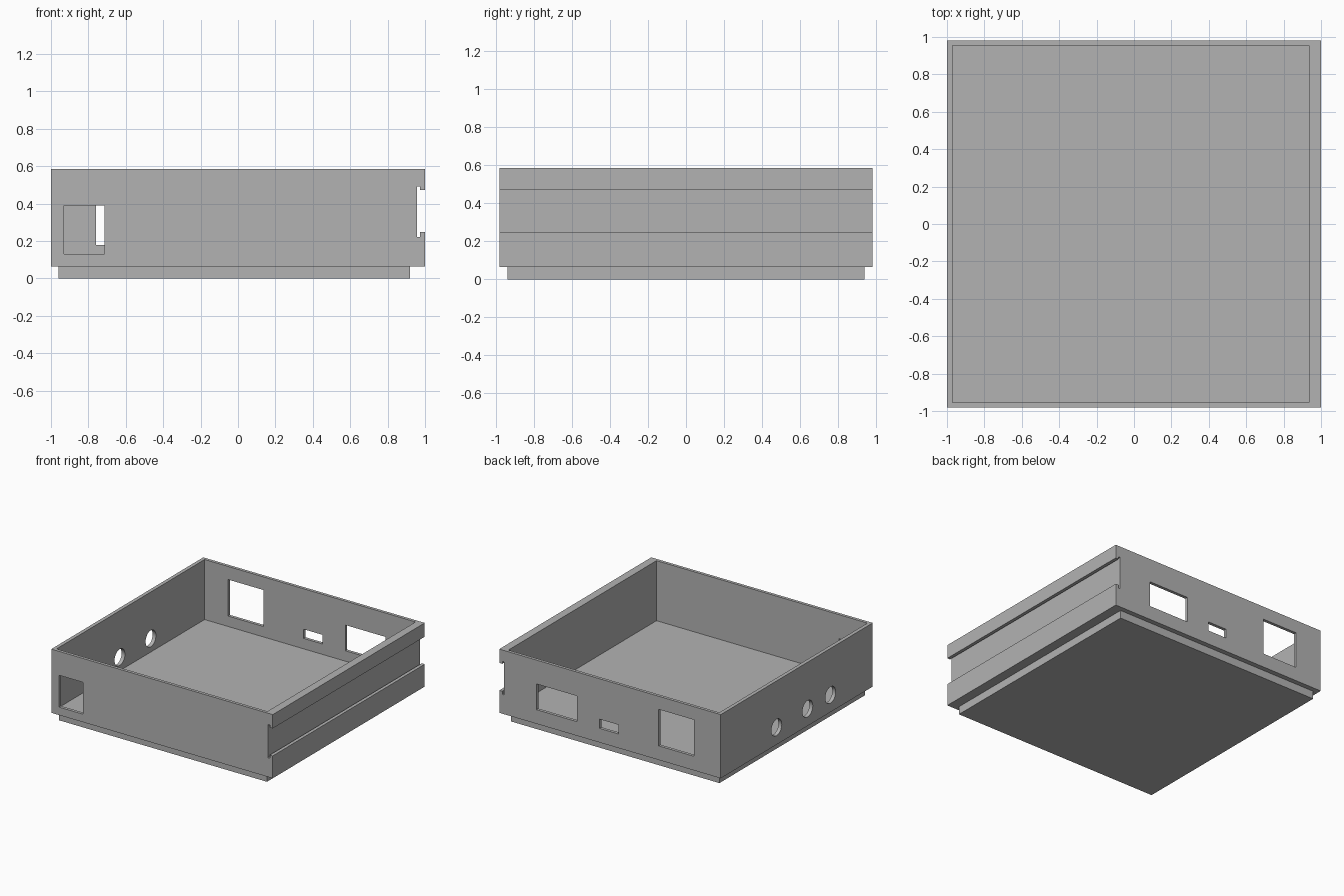
import bpy, bmesh, math
from mathutils import Matrix, Vector

if "Cube" in bpy.data.objects:
    bpy.data.objects.remove(bpy.data.objects["Cube"], do_unlink=True)

grey = bpy.data.materials.new("plain_grey")
grey.use_nodes = True
colour = (0.45, 0.45, 0.45, 1)
grey.diffuse_color = colour
grey.node_tree.nodes["Principled BSDF"].inputs["Base Color"].default_value = colour


def make(name, bm):
    bmesh.ops.recalc_face_normals(bm, faces=bm.faces)
    mesh = bpy.data.meshes.new(name)
    bm.to_mesh(mesh)
    bm.free()
    mesh.materials.append(grey)
    obj = bpy.data.objects.new(name, mesh)
    bpy.context.collection.objects.link(obj)
    return obj


def block(name, x, y, z):
    bm = bmesh.new()
    size = Vector((x[1] - x[0], y[1] - y[0], z[1] - z[0]))
    centre = Vector((sum(x), sum(y), sum(z))) / 2
    bmesh.ops.create_cube(bm, size=1, matrix=Matrix.Translation(centre) @ Matrix.Diagonal(size).to_4x4())
    return make(name, bm)


def peg(name, y, z, radius):
    bm = bmesh.new()
    place = Matrix.Translation((-1, y, z)) @ Matrix.Rotation(math.pi / 2, 4, "Y")
    bmesh.ops.create_cone(bm, cap_ends=True, segments=32, radius1=radius, radius2=radius, depth=0.2, matrix=place)
    return make(name, bm)


def combine(target, tool, operation):
    mod = target.modifiers.new(tool.name, "BOOLEAN")
    mod.object, mod.operation, mod.solver = tool, operation, "EXACT"
    bpy.context.view_layer.objects.active = target
    bpy.ops.object.modifier_apply(modifier=mod.name)
    bpy.data.objects.remove(tool, do_unlink=True)


# Case body: end profile with the undercut rail slot, extruded front to back
BASE, RIM, HALF = 0.065, 0.585, 0.98
profile = [(-1, BASE), (1, BASE), (1, 0.248), (0.973, 0.248), (0.973, 0.222), (0.957, 0.222),
           (0.957, 0.492), (0.973, 0.492), (0.973, 0.472), (1, 0.472), (1, RIM), (-1, RIM)]
bm = bmesh.new()
face = bm.faces.new([bm.verts.new((x, -HALF, z)) for x, z in profile])
sweep = bmesh.ops.extrude_face_region(bm, geom=[face])
moved = [v for v in sweep["geom"] if isinstance(v, bmesh.types.BMVert)]
bmesh.ops.translate(bm, verts=moved, vec=(0, 2 * HALF, 0))
case = make("case_body", bm)

# Stacking lip below the floor
combine(case, block("stacking_lip", (-0.96, 0.92), (-0.94, 0.94), (0, BASE + 0.01)), "UNION")

# Open interior
combine(case, block("cavity", (-0.97, 0.935), (-0.955, 0.955), (0.095, 0.8)), "DIFFERENCE")

# Rectangular openings: front window, then the three back ports
FRONT, BACK = (-1.05, -0.9), (0.9, 1.05)
openings = [((-0.93, -0.715), FRONT, (0.13, 0.39)),
            ((0.30, 0.665), BACK, (0.18, 0.39)),
            ((-0.075, 0.095), BACK, (0.18, 0.255)),
            ((-0.76, -0.44), BACK, (0.18, 0.478))]
for x, y, z in openings:
    combine(case, block("opening_cutter", x, y, z), "DIFFERENCE")

# Round side ports
for y in (0.26, -0.14, -0.435):
    combine(case, peg("round_port_cutter", y, 0.205, 0.067), "DIFFERENCE")

# Smooth the round ports only, keeping all corners crisp
case.select_set(True)
bpy.context.view_layer.objects.active = case
bpy.ops.object.shade_smooth_by_angle(angle=math.radians(30))
